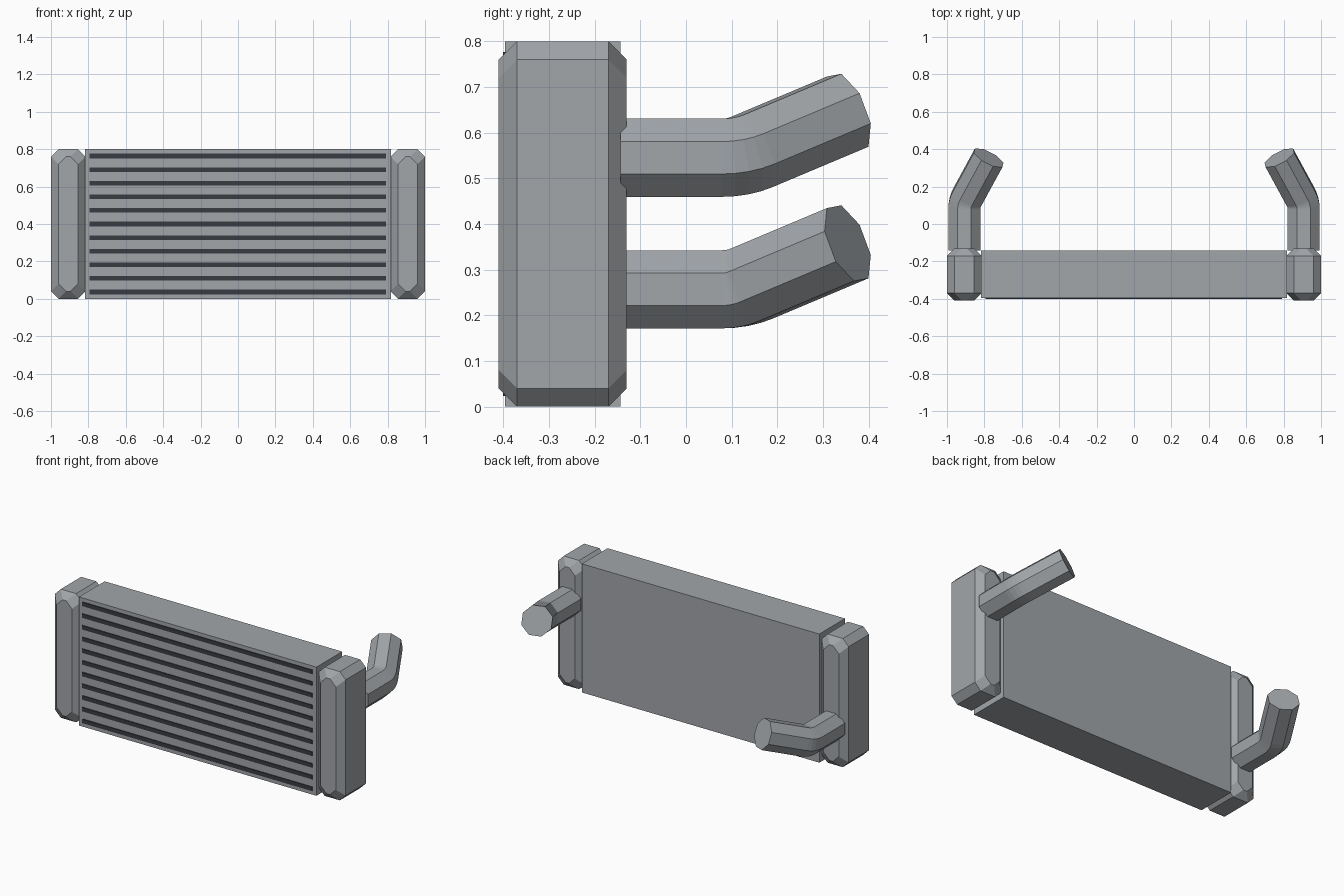
import bpy, bmesh, math
from mathutils import Vector, Matrix

if "Cube" in bpy.data.objects:
    bpy.data.objects.remove(bpy.data.objects["Cube"])


def material(name, rgb):
    m = bpy.data.materials.new(name)
    m.diffuse_color = (*rgb, 1)
    m.use_nodes = True
    m.node_tree.nodes["Principled BSDF"].inputs["Base Color"].default_value = m.diffuse_color
    return m


METAL = material("grey metal", (0.36, 0.38, 0.40))
DARK = material("dark gap", (0.04, 0.044, 0.055))


def loft(name, rings, mat):
    """Skin a list of equal-length point rings and cap both ends."""
    bm = bmesh.new()
    loops = [[bm.verts.new(p) for p in r] for r in rings]
    n = len(loops[0])
    for a, b in zip(loops, loops[1:]):
        for i in range(n):
            j = (i + 1) % n
            bm.faces.new((a[i], a[j], b[j], b[i]))
    bm.faces.new(loops[0])
    bm.faces.new(loops[-1])
    bmesh.ops.recalc_face_normals(bm, faces=bm.faces[:])
    me = bpy.data.meshes.new(name)
    bm.to_mesh(me)
    bm.free()
    me.materials.append(mat)
    ob = bpy.data.objects.new(name, me)
    bpy.context.collection.objects.link(ob)
    return ob


def box(name, x0, x1, y0, y1, z0, z1, mat):
    ring = lambda y: [(x0, y, z0), (x1, y, z0), (x1, y, z1), (x0, y, z1)]
    return loft(name, [ring(y0), ring(y1)], mat)


def octagon(cx, cz, hx, hz, c, y):
    """Rectangle in the xz plane with corners clipped by c."""
    pts = [(hx, hz - c), (hx - c, hz), (c - hx, hz), (-hx, hz - c),
           (-hx, c - hz), (c - hx, -hz), (hx - c, -hz), (hx, c - hz)]
    return [(cx + x, y, cz + z) for x, z in pts]


def pipe(name, side, z):
    """Eight-sided pipe: straight run, short arc, then inward and up."""
    r = 0.0855
    section = [Vector(p) for p in
               octagon(0, 0, r, r, r * (2 - math.sqrt(2)), 0)]
    start = Vector((side * 0.9075, -0.143, z))
    corner = Vector((side * 0.9075, 0.114, z))
    end = Vector((side * 0.777, 0.354, z + 0.101))
    d0 = Vector((0, 1, 0))
    d1 = (end - corner).normalized()
    axis = d0.cross(d1).normalized()
    angle = d0.angle(d1)
    radius = 0.115
    bend = corner - d0 * radius * math.tan(angle / 2)
    centre = bend + axis.cross(d0) * radius
    stations = [(start, 0)]
    steps = 4
    for i in range(steps + 1):
        a = angle * i / steps
        stations.append((centre + Matrix.Rotation(a, 3, axis) @ (bend - centre), a))
    stations.append((end, angle))
    rings = [[p + Matrix.Rotation(a, 3, axis) @ v for v in section]
             for p, a in stations]
    return loft(name, rings, METAL)


# Core block with dark slots on its front
box("core", -0.817, 0.817, -0.396, -0.143, 0, 0.8, METAL)
pitch = 0.8 / 11
for i in range(11):
    zc = (i + 0.5) * pitch
    box(f"core_slot_{i + 1}", -0.793, 0.79, -0.401, -0.394,
        zc - 0.0125, zc + 0.0125, DARK)

# Chamfered end tanks, each with an angled pipe at the back
for label, side, pipe_z in (("left", -1, 0.257), ("right", 1, 0.545)):
    stations = [(-0.41, 0.04), (-0.37, 0), (-0.17, 0), (-0.13, 0.04)]
    loft(f"{label}_tank",
         [octagon(side * 0.9075, 0.4, 0.0925 - s, 0.4 - s, 0.04, y)
          for y, s in stations], METAL)
    pipe(f"{label}_pipe", side, pipe_z)
